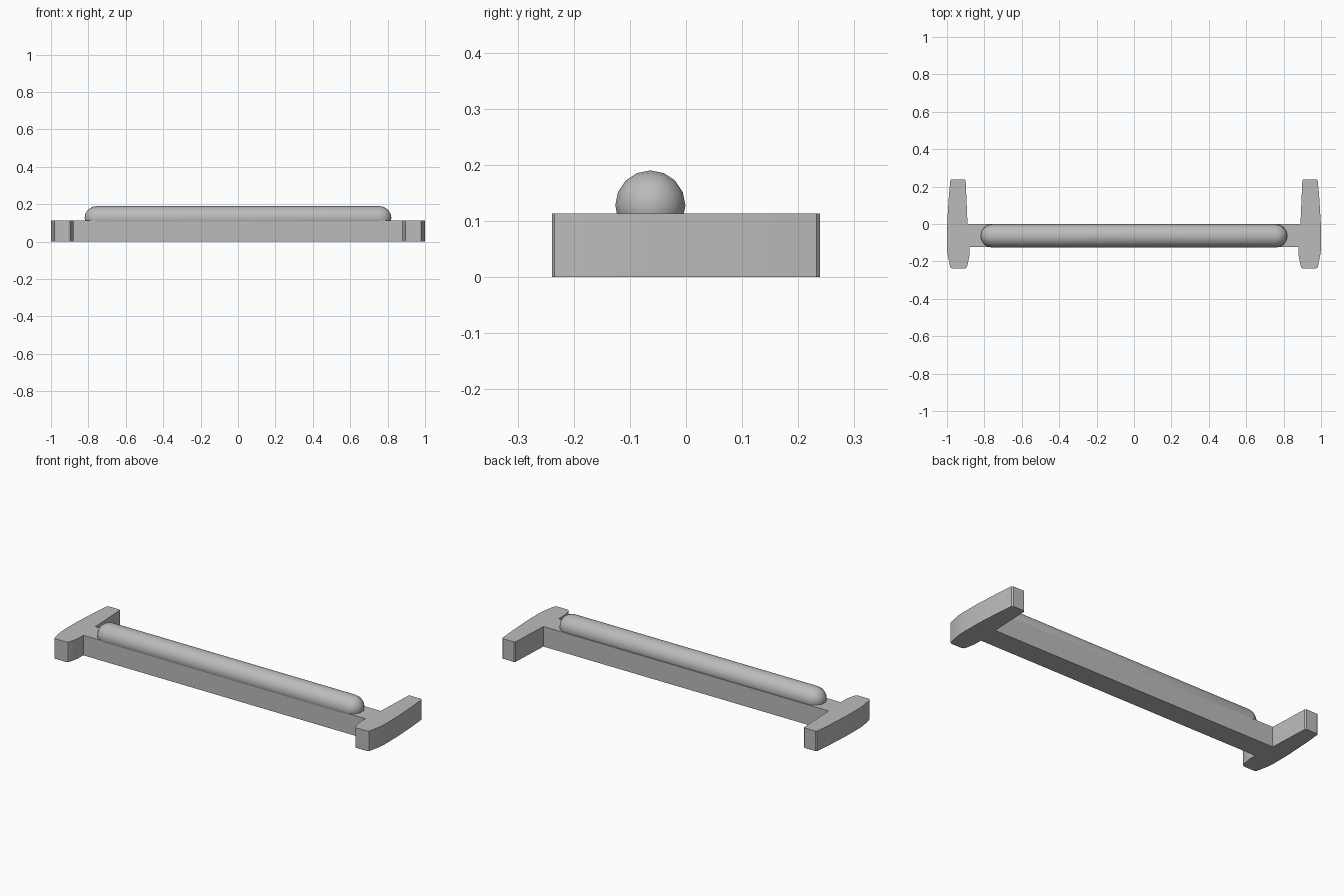
import bpy, bmesh
from math import sin, cos, pi, tau
from mathutils import Matrix, Vector

if "Cube" in bpy.data.objects:
    bpy.data.objects.remove(bpy.data.objects["Cube"])

HEIGHT = 0.113
RADIUS = 0.0625

grey = bpy.data.materials.new("plain_grey")
grey.use_nodes = True
colour = (0.5, 0.5, 0.5, 1)
grey.diffuse_color = colour
grey.node_tree.nodes["Principled BSDF"].inputs["Base Color"].default_value = colour


def finish(bm, name, angle):
    bmesh.ops.recalc_face_normals(bm, faces=bm.faces)
    mesh = bpy.data.meshes.new(name)
    bm.to_mesh(mesh)
    bm.free()
    mesh.materials.append(grey)
    obj = bpy.data.objects.new(name, mesh)
    bpy.context.collection.objects.link(obj)
    bpy.ops.object.select_all(action="DESELECT")
    obj.select_set(True)
    bpy.context.view_layer.objects.active = obj
    bpy.ops.object.shade_smooth_by_angle(angle=angle)
    return obj


# Base: one half of the outline, mirrored and extruded upward
half = [(0.88, -0.122), (0.88, -0.17), (0.89, -0.22), (0.896, -0.234), (0.905, -0.239),
        (0.973, -0.239), (0.981, -0.234), (0.985, -0.22), (0.998, -0.155), (1.0, -0.12),
        (0.999, 0), (0.99, 0.15), (0.982, 0.233), (0.975, 0.239),
        (0.906, 0.239), (0.9, 0.233), (0.89, 0.0)]
outline = half + [(-x, y) for x, y in reversed(half)]
bm = bmesh.new()
floor = bm.faces.new([bm.verts.new((x, y, 0)) for x, y in outline])
top = bmesh.ops.extrude_face_region(bm, geom=[floor])["geom"]
bmesh.ops.translate(bm, vec=(0, 0, HEIGHT),
                    verts=[v for v in top if isinstance(v, bmesh.types.BMVert)])
finish(bm, "base_frame", pi / 9)

# Rounded bar: capsule profile spun around the x axis
bm = bmesh.new()
reach = 0.82 - RADIUS
rings = 4
right_cap = [(reach + RADIUS * cos(i * pi / 2 / rings), RADIUS * sin(i * pi / 2 / rings))
             for i in range(rings + 1)]
profile = right_cap + [(-x, z) for x, z in reversed(right_cap)]
verts = [bm.verts.new((x, 0, z)) for x, z in profile]
edges = [bm.edges.new(pair) for pair in zip(verts, verts[1:])]
bmesh.ops.spin(bm, geom=verts + edges, cent=(0, 0, 0), axis=(1, 0, 0),
               angle=tau, steps=16, use_merge=True)
bmesh.ops.remove_doubles(bm, verts=bm.verts, dist=0.0001)
bmesh.ops.translate(bm, vec=(0, -0.0635, 0.1275), verts=bm.verts)
finish(bm, "rounded_bar", pi / 4)
